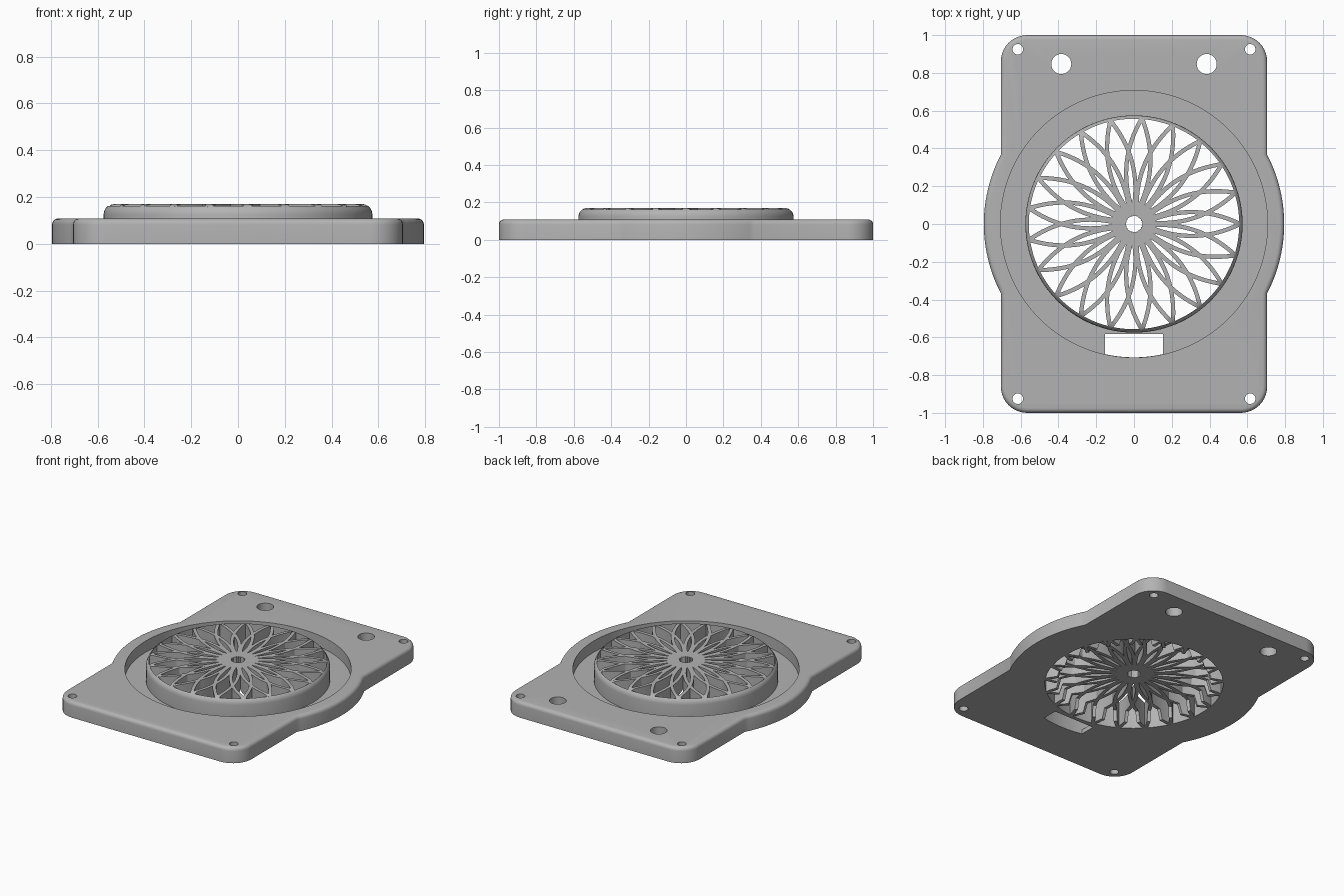
import bpy, bmesh
from math import sin, cos, tan, pi, sqrt, atan2, radians
from mathutils import Vector

if "Cube" in bpy.data.objects:
    bpy.data.objects.remove(bpy.data.objects["Cube"])

grey = bpy.data.materials.new("plain grey")
grey.use_nodes = True
tone = (0.45, 0.45, 0.45, 1)
grey.diffuse_color = tone
grey.node_tree.nodes["Principled BSDF"].inputs["Base Color"].default_value = tone

BASE_TOP, TOP, FLOOR = 0.108, 0.17, 0.03
R_DISC, R_BASIN, R_DOME, R_HOLE = 0.795, 0.707, 0.575, 0.557
HALF_X, HALF_Y, CORNER = 0.705, 1.0, 0.14
FILLET = 0.045


def make_object(name, bm):
    bmesh.ops.recalc_face_normals(bm, faces=bm.faces)
    mesh = bpy.data.meshes.new(name)
    bm.to_mesh(mesh)
    bm.free()
    mesh.materials.append(grey)
    obj = bpy.data.objects.new(name, mesh)
    bpy.context.collection.objects.link(obj)
    return obj


def prism(name, outline, z0, z1, fillet=0):
    """Extrude a flat outline, optionally rounding its top rim."""
    bm = bmesh.new()
    face = bm.faces.new([bm.verts.new((x, y, z0)) for x, y in outline])
    out = bmesh.ops.extrude_face_region(bm, geom=[face])
    for v in out["geom"]:
        if isinstance(v, bmesh.types.BMVert):
            v.co.z = z1
    if fillet:
        rim = [e for e in bm.edges if all(abs(v.co.z - z1) < 1e-6 for v in e.verts)]
        bmesh.ops.bevel(bm, geom=rim, offset=fillet, segments=5, profile=0.5, affect="EDGES")
    return make_object(name, bm)


def arc(cx, cy, r, a0, a1, n):
    return [(cx + r * cos(a0 + (a1 - a0) * i / n), cy + r * sin(a0 + (a1 - a0) * i / n))
            for i in range(n + 1)]


def cylinder(name, x, y, r, z0, z1, n=32, fillet=0):
    return prism(name, arc(x, y, r, 0, 2 * pi, n)[:-1], z0, z1, fillet)


def combine(target, tool, operation="DIFFERENCE"):
    mod = target.modifiers.new(operation, "BOOLEAN")
    mod.operation, mod.object, mod.solver = operation, tool, "EXACT"
    bpy.context.view_layer.objects.active = target
    bpy.ops.object.modifier_apply(modifier=mod.name)
    bpy.data.objects.remove(tool)


def smooth(obj, angle):
    bpy.ops.object.select_all(action="DESELECT")
    obj.select_set(True)
    bpy.context.view_layer.objects.active = obj
    bpy.ops.object.shade_smooth_by_angle(angle=radians(angle))


# Base plate: rounded rectangle with a round bulge on each side
join = atan2(sqrt(R_DISC ** 2 - HALF_X ** 2), HALF_X)
cx, cy = HALF_X - CORNER, HALF_Y - CORNER
right = (arc(cx, -cy, CORNER, -pi / 2, 0, 10) + arc(0, 0, R_DISC, -join, join, 24)
         + arc(cx, cy, CORNER, 0, pi / 2, 10))
plate = prism("base_plate", right + [(-x, -y) for x, y in right], 0, BASE_TOP, 0.025)

# Round trough with the raised dome standing in it
combine(plate, cylinder("basin", 0, 0, R_BASIN, FLOOR, 1, 128))
combine(plate, cylinder("dome", 0, 0, R_DOME, FLOOR / 2, TOP, 128, FILLET), "UNION")
combine(plate, cylinder("opening", 0, 0, R_HOLE, -1, 1, 128))

# Screw holes, two larger holes and the slot in the trough floor
for sx in (-1, 1):
    for sy in (-1, 1):
        combine(plate, cylinder("screw_hole", sx * 0.615, sy * 0.925, 0.028, -1, 1))
    combine(plate, cylinder("large_hole", sx * 0.385, 0.847, 0.053, -1, 1))
half = 0.22
slot = arc(0, 0, R_BASIN - 0.001, -pi / 2 - half, -pi / 2 + half, 12)
slot += [(slot[-1][0], -0.583), (slot[0][0], -0.583)]
combine(plate, prism("slot", slot, -1, FLOOR + 0.02))
smooth(plate, 35)


# Grille: lens-shaped petals whose curved ribs cross their neighbours
PETALS, STEPS, RIB = 21, 26, 0.011
INNER, OUTER, BULGE = 0.045, 0.562, 0.063


def top_height(r):
    inside = max(0, r - (R_DOME - FILLET))
    return TOP - FILLET + sqrt(max(0, FILLET ** 2 - inside ** 2))


def rib_point(t, side):
    return Vector((INNER + (OUTER - INNER) * t, side * BULGE * 4 * t * (1 - t), 0))


bm = bmesh.new()
for k in range(PETALS):
    turn = 2 * pi * k / PETALS
    for side in (-1, 1):
        previous = None
        for i in range(STEPS + 1):
            t = i / STEPS
            p = rib_point(t, side)
            d = (rib_point(t + 0.01, side) - rib_point(t - 0.01, side)).normalized()
            n = Vector((-d.y, d.x, 0)) * RIB
            # ribs are deeper next to the outer wall
            low = 0.0005 if p.x > 0.48 else 0.07
            ring = []
            for q, up in ((p + n, 0), (p - n, 0), (p - n, 1), (p + n, 1)):
                z = top_height(q.length) if up else low
                ring.append(bm.verts.new((q.x * cos(turn) - q.y * sin(turn),
                                          q.x * sin(turn) + q.y * cos(turn), z)))
            if previous:
                for j in range(4):
                    m = (j + 1) % 4
                    bm.faces.new((previous[j], previous[m], ring[m], ring[j]))
            else:
                bm.faces.new(ring)
            previous = ring
        bm.faces.new(previous)
smooth(make_object("petal_grille", bm), 30)

# Hub ring at the centre of the grille
hub = cylinder("grille_hub", 0, 0, 0.085, 0.07, TOP, 48)
combine(hub, cylinder("hub_hole", 0, 0, 0.056, -1, 1, 48))
smooth(hub, 30)
